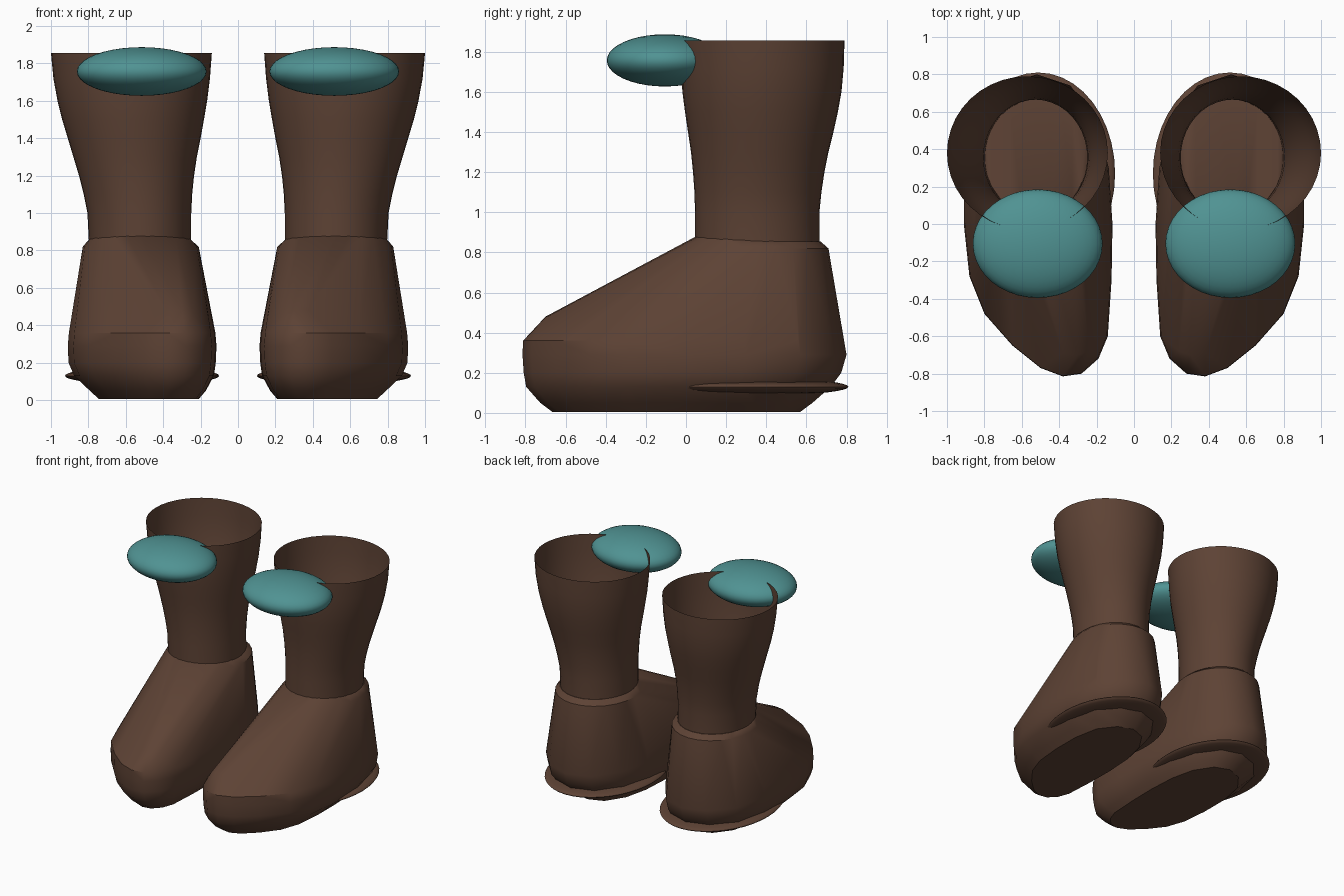
import bpy, bmesh
from math import sin, cos, tau, radians
from mathutils import Matrix, Vector

cube = bpy.data.objects.get("Cube")
if cube:
    bpy.data.objects.remove(cube)


def material(name, rgb):
    m = bpy.data.materials.new(name)
    m.use_nodes = True
    m.diffuse_color = (*rgb, 1)
    m.node_tree.nodes["Principled BSDF"].inputs["Base Color"].default_value = (*rgb, 1)
    return m


BROWN = material("brown leather", (0.11, 0.055, 0.035))
TEAL = material("teal ornament", (0.08, 0.29, 0.29))


def finish(bm, name, mat, side, angle=35):
    """Mirror the mesh for the right boot and turn it into a smooth object."""
    for v in bm.verts:
        v.co.x *= side
    if side < 0:
        bmesh.ops.reverse_faces(bm, faces=bm.faces[:])
    me = bpy.data.meshes.new(name)
    bm.to_mesh(me)
    bm.free()
    me.materials.append(mat)
    ob = bpy.data.objects.new(name, me)
    bpy.context.collection.objects.link(ob)
    bpy.ops.object.select_all(action='DESELECT')
    ob.select_set(True)
    bpy.context.view_layer.objects.active = ob
    bpy.ops.object.shade_smooth_by_angle(angle=radians(angle))


def ellipse(cx, cy, rx, ry, z, n=40):
    return [Vector((cx + rx * cos(tau * i / n), cy + ry * sin(tau * i / n), z))
            for i in range(n)]


def ellipsoid(name, mat, side, centre, radii):
    bm = bmesh.new()
    bmesh.ops.create_uvsphere(bm, u_segments=40, v_segments=20, radius=1,
                              matrix=Matrix.Translation(centre) @ Matrix.Diagonal((*radii, 1)))
    finish(bm, name, mat, side, 60)


# Widest outline of the foot, left boot
OUTLINE = [(.115, 0), (.12, -.3), (.14, -.6), (.19, -.72), (.28, -.8), (.38, -.815),
           (.5, -.77), (.65, -.65), (.8, -.48), (.88, -.28), (.91, 0), (.91, .3),
           (.85, .57), (.7, .74), (.52, .8), (.34, .74), (.2, .55), (.135, .3)]
# Foot levels: height, centre x, centre y, scale x, scale y
LEVELS = [(.005, .475, -.05, .67, .765), (.05, .48, -.05, .78, .84),
          (.13, .5, -.04, .94, .94), (.2, .51, -.02, .99, .98),
          (.29, .51, -.01, 1, 1), (.36, .51, -.015, .985, .99)]
# Shaft levels: height, min x, max x, front y, back y
SHAFT = [(.8, .25, .795, .045, .665), (1, .25, .805, .045, .665),
         (1.1, .245, .825, .042, .675), (1.2, .235, .85, .035, .69),
         (1.3, .22, .88, .025, .71), (1.4, .2, .91, .01, .735),
         (1.5, .182, .94, -.005, .757), (1.6, .165, .965, -.018, .775),
         (1.72, .15, .987, -.025, .786), (1.855, .14, 1, -.03, .79)]


def foot(name, side):
    pts = [Vector((cx + (x - .51) * sx, cy + (y + .01) * sy, z))
           for z, cx, cy, sx, sy in LEVELS for x, y in OUTLINE]
    # toe crest and ankle
    pts += [Vector(p) for p in ((.24, -.68, .46), (.3, -.7, .48), (.38, -.69, .48))]
    pts += ellipse(.52, .36, .31, .35, .82, 24)
    ankle = ellipse(.525, .36, .275, .31, .855, 24)
    for p in ankle:
        p.z += max(0, .36 - p.y) * .08
    bm = bmesh.new()
    for p in pts + ankle:
        bm.verts.new(p)
    bmesh.ops.convex_hull(bm, input=bm.verts[:])
    bmesh.ops.delete(bm, geom=[v for v in bm.verts if not v.link_faces], context='VERTS')
    bmesh.ops.recalc_face_normals(bm, faces=bm.faces[:])
    finish(bm, name, BROWN, side)


def shaft(name, side):
    """Open flared tube, a single sheet of leather."""
    bm = bmesh.new()
    rings = [[bm.verts.new(p) for p in
              ellipse((a + b) / 2, (c + d) / 2, (b - a) / 2, (d - c) / 2, z)]
             for z, a, b, c, d in SHAFT]
    for lo, hi in zip(rings, rings[1:]):
        for i in range(len(lo)):
            j = (i + 1) % len(lo)
            bm.faces.new((lo[i], lo[j], hi[j], hi[i]))
    finish(bm, name, BROWN, side)


for label, side in (("left", 1), ("right", -1)):
    foot(label + "_foot", side)
    shaft(label + "_shaft", side)
    ellipsoid(label + "_heel_welt", BROWN, side, (.513, .27, .13), (.412, .54, .047))
    ellipsoid(label + "_front_ornament", TEAL, side, (.515, -.105, 1.757), (.347, .29, .13))
